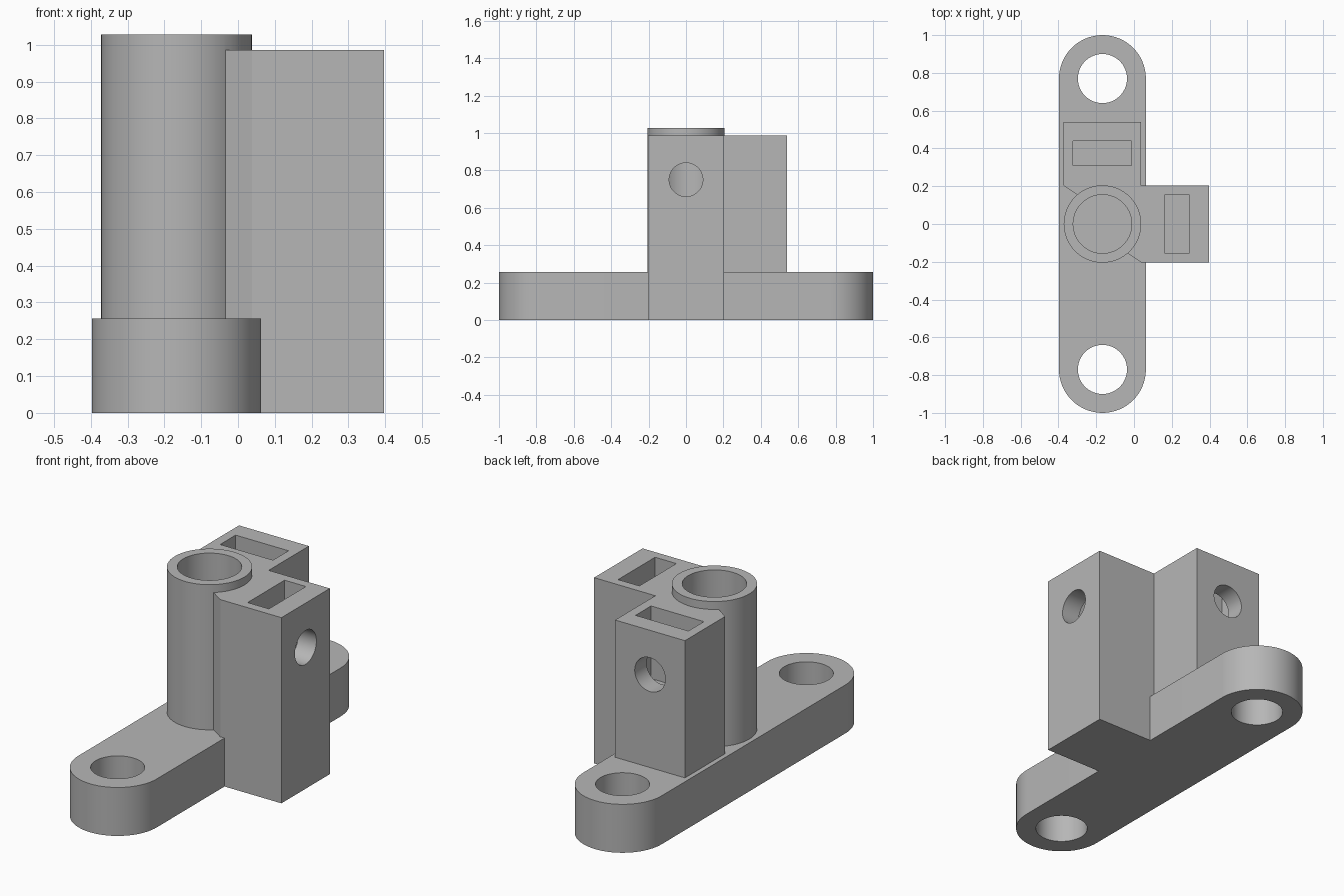
import bpy, bmesh
from math import pi, sin, cos
from mathutils import Matrix, Vector

cube = bpy.data.objects.get("Cube")
if cube:
    bpy.data.objects.remove(cube, do_unlink=True)

AXIS_X = -0.167      # centre line of tube and foot
TUBE_R = 0.205
FOOT_H = 0.257
ARM_H = 0.985
BOLT_Z = 0.75

grey = bpy.data.materials.new("plain_grey")
grey.use_nodes = True
colour = (0.47, 0.47, 0.47, 1)
grey.diffuse_color = colour
grey.node_tree.nodes["Principled BSDF"].inputs["Base Color"].default_value = colour


def arc(cx, cy, r, start, end, n):
    return [(cx + r * cos(start + (end - start) * i / n),
             cy + r * sin(start + (end - start) * i / n)) for i in range(n + 1)]


def prism(name, outline, z0, z1, matrix=Matrix()):
    """Extrude a flat outline from z0 to z1."""
    bm = bmesh.new()
    face = bm.faces.new([bm.verts.new((x, y, z0)) for x, y in outline])
    new = bmesh.ops.extrude_face_region(bm, geom=[face])["geom"]
    bmesh.ops.translate(bm, vec=(0, 0, z1 - z0),
                        verts=[g for g in new if isinstance(g, bmesh.types.BMVert)])
    bmesh.ops.recalc_face_normals(bm, faces=bm.faces)
    bm.transform(matrix)
    mesh = bpy.data.meshes.new(name)
    bm.to_mesh(mesh)
    bm.free()
    mesh.materials.append(grey)
    obj = bpy.data.objects.new(name, mesh)
    bpy.context.collection.objects.link(obj)
    return obj


def cylinder(name, cx, cy, r, z0, z1, matrix=Matrix()):
    return prism(name, arc(cx, cy, r, 0, 2 * pi, 64)[:-1], z0, z1, matrix)


def box(name, x0, x1, y0, y1, z0, z1):
    return prism(name, [(x0, y0), (x1, y0), (x1, y1), (x0, y1)], z0, z1)


def combine(target, tool, operation):
    tool.hide_render = True
    mod = target.modifiers.new(tool.name, 'BOOLEAN')
    mod.operation = operation
    mod.solver = 'EXACT'
    mod.object = tool
    bpy.context.view_layer.objects.active = target
    bpy.ops.object.modifier_apply(modifier=mod.name)
    bpy.data.objects.remove(tool, do_unlink=True)


# Rounded foot
foot = (arc(AXIS_X, 0.77, 0.23, 0, pi, 32) +
        arc(AXIS_X, -0.77, 0.23, pi, 2 * pi, 32))
bracket = prism("clamp_bracket", foot, 0, FOOT_H)

# Two arms meeting at the tube, with bevelled inner corners
left, right = AXIS_X - TUBE_R, AXIS_X + TUBE_R
arms = [(left, 0.54), (left, 0.203), (-0.3, 0.155), (AXIS_X, 0),
        (-0.035, -0.155), (right, -0.203), (0.397, -0.203),
        (0.397, 0.203), (right, 0.203), (right, 0.54)]
combine(bracket, prism("arms", arms, 0, ARM_H), 'UNION')

# Upright tube
combine(bracket, cylinder("tube", AXIS_X, 0, TUBE_R, 0.1, 1.027), 'UNION')
combine(bracket, cylinder("tube_bore", AXIS_X, 0, 0.155, FOOT_H, 1.2), 'DIFFERENCE')

# Foot mounting holes
for side in (-1, 1):
    combine(bracket, cylinder("mount_hole", AXIS_X, side * 0.77, 0.13, -0.1, 0.4), 'DIFFERENCE')

# Nut slots in the arm tops
combine(bracket, box("left_nut_slot", 0.165, 0.29, -0.155, 0.155, 0.6, 1.2), 'DIFFERENCE')
combine(bracket, box("back_nut_slot", AXIS_X - 0.155, AXIS_X + 0.155, 0.31, 0.44, 0.6, 1.2),
        'DIFFERENCE')

# Bolt holes from the tube bore out through each arm
for direction in (Vector((1, 0, 0)), Vector((0, 1, 0))):
    turn = direction.to_track_quat('Z', 'Y').to_matrix().to_4x4()
    place = Matrix.Translation((AXIS_X, 0, BOLT_Z)) @ turn
    combine(bracket, cylinder("bolt_hole", 0, 0, 0.09, 0, 0.9, place), 'DIFFERENCE')

# Smooth curved walls, sharp edges
bpy.ops.object.select_all(action='DESELECT')
bracket.select_set(True)
bpy.context.view_layer.objects.active = bracket
bpy.ops.object.shade_smooth_by_angle(angle=pi / 6)
